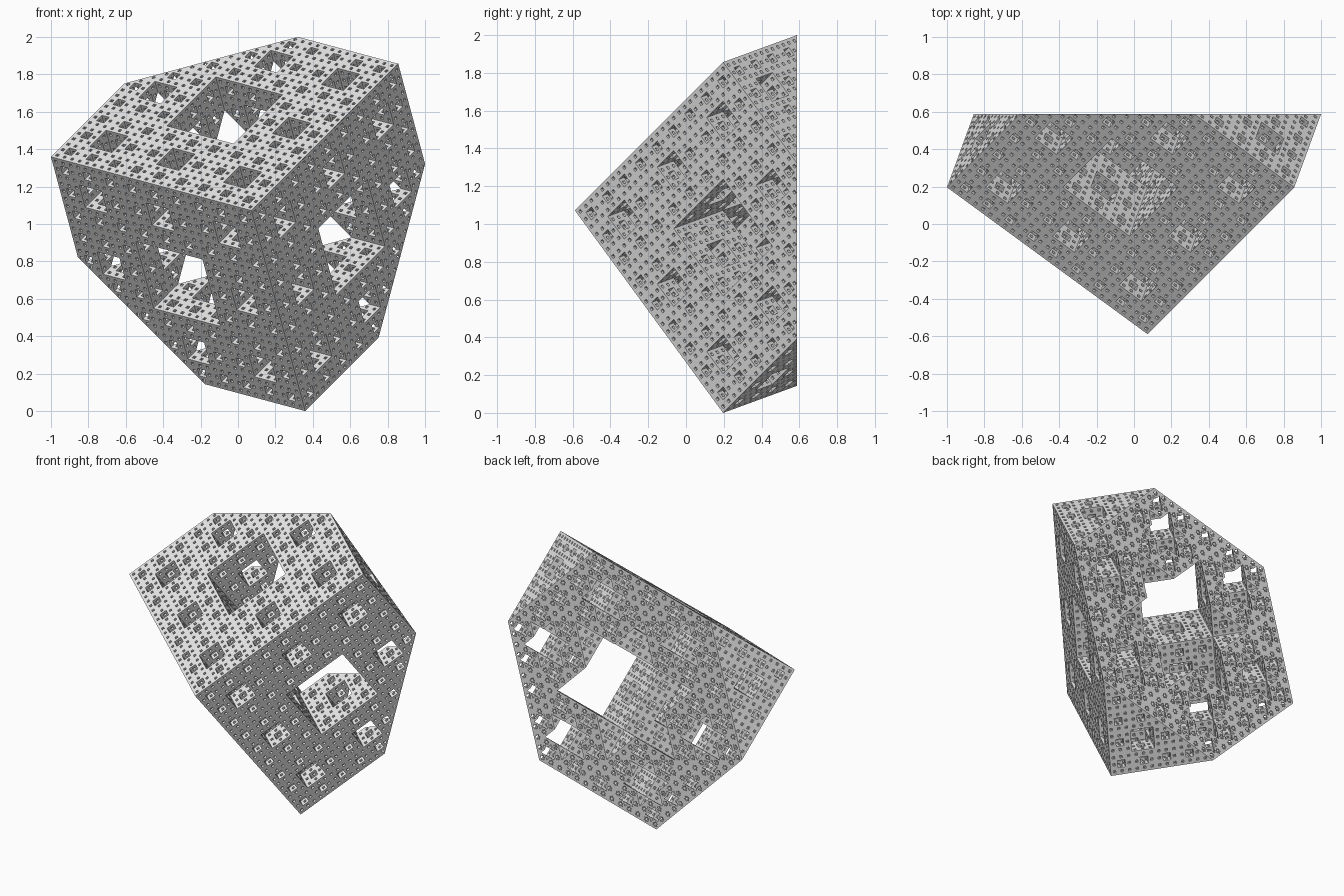
import bpy
import bmesh
import math
from itertools import permutations
from mathutils import Matrix, Vector

LEVEL = 4
N = 3 ** LEVEL            # cells along one cube edge
HALF = 1.5 * N            # x + y + z on the cutting plane, in cells
EDGE = 1.3593             # cube edge length

if "Cube" in bpy.data.objects:
    bpy.data.objects.remove(bpy.data.objects["Cube"], do_unlink=True)


def middle_mask(i):
    """Bit d is set when base-three digit d of i is the middle third."""
    return sum(1 << d for d in range(LEVEL) if i // 3 ** d % 3 == 1)


MASK = [middle_mask(i) for i in range(N)]


def solid(i, j, k):
    if not (0 <= i < N and 0 <= j < N and 0 <= k < N):
        return False
    a, b, c = MASK[i], MASK[j], MASK[k]
    return not (a & b | b & c | a & c)


def row_runs(u, k):
    """Runs (start, end, side) of equal wall cells in one row of a layer."""
    runs, start, side = [], 0, 0
    stop = min(N, math.ceil(HALF) - u - k)
    for v in range(max(stop, 0) + 1):
        s = solid(u, v, k - 1) - solid(u, v, k) if v < stop else 0
        if s != side:
            if side:
                runs.append((start, v, side))
            start, side = v, s
    return runs


def layer_rectangles(k):
    """Merge equal runs of neighbouring rows into rectangles."""
    open_runs = {}
    for u in range(N + 1):
        runs = row_runs(u, k) if u < N else []
        following = {r: open_runs.get(r, u) for r in runs}
        for r, first in open_runs.items():
            if r not in following:
                yield first, u, r
        open_runs = following


bm = bmesh.new()

# Walls: one set of layers, turned to all three axes
for k in range(N + 1):
    for u0, u1, (v0, v1, side) in layer_rectangles(k):
        corners = [(u0, v0, k), (u1, v0, k), (u1, v1, k), (u0, v1, k)]
        if side < 0:
            corners.reverse()
        for turn in range(3):
            bm.faces.new([bm.verts.new(c[turn:] + c[:turn]) for c in corners])

# Trim the walls at the diagonal plane
bmesh.ops.bisect_plane(
    bm, geom=bm.verts[:] + bm.edges[:] + bm.faces[:], dist=0.0001,
    plane_co=Vector((N / 2, N / 2, N / 2)), plane_no=Vector((1, 1, 1)),
    clear_outer=True)

# Flat cut face: one triangle or hexagon for each solid cell on the plane
CENTRE = Vector((0.5, 0.5, 0.5))
ACROSS = Vector((1, -1, 0)).normalized()
UPWARD = Vector((1, 1, 1)).normalized().cross(ACROSS)


def turn_angle(p):
    d = Vector(p) - CENTRE
    return math.atan2(d.dot(UPWARD), d.dot(ACROSS))


for base in ((1, 1, 0.5), (1, 0.5, 0), (0.5, 0, 0)):
    section = sorted(set(permutations(base)), key=turn_angle)
    total = round(HALF - sum(base))
    for i in range(N):
        for j in range(N):
            k = total - i - j
            if solid(i, j, k):
                bm.faces.new([bm.verts.new((i + x, j + y, k + z))
                              for x, y, z in section])

bmesh.ops.remove_doubles(bm, verts=bm.verts[:], dist=0.001)


# Stand the body with its cube diagonal along y
def edge_direction(degrees):
    a = math.radians(degrees)
    r = math.sqrt(2 / 3)
    return Vector((r * math.cos(a), math.sqrt(1 / 3), r * math.sin(a)))


axes = Matrix([edge_direction(a) for a in (45, 285, 165)]).transposed()
tip = Vector((0.072, -EDGE * math.sqrt(3) / 4, 1.072))
bm.transform(Matrix.Translation(tip) @ (axes * (EDGE / N)).to_4x4())

mesh = bpy.data.meshes.new("half_fractal_cube")
bm.to_mesh(mesh)
bm.free()

# Plain grey material
grey = bpy.data.materials.new("plain_grey")
grey.use_nodes = True
colour = (0.8, 0.8, 0.8, 1)
grey.diffuse_color = colour
grey.node_tree.nodes["Principled BSDF"].inputs["Base Color"].default_value = colour
mesh.materials.append(grey)

body = bpy.data.objects.new("half_fractal_cube", mesh)
bpy.context.collection.objects.link(body)
